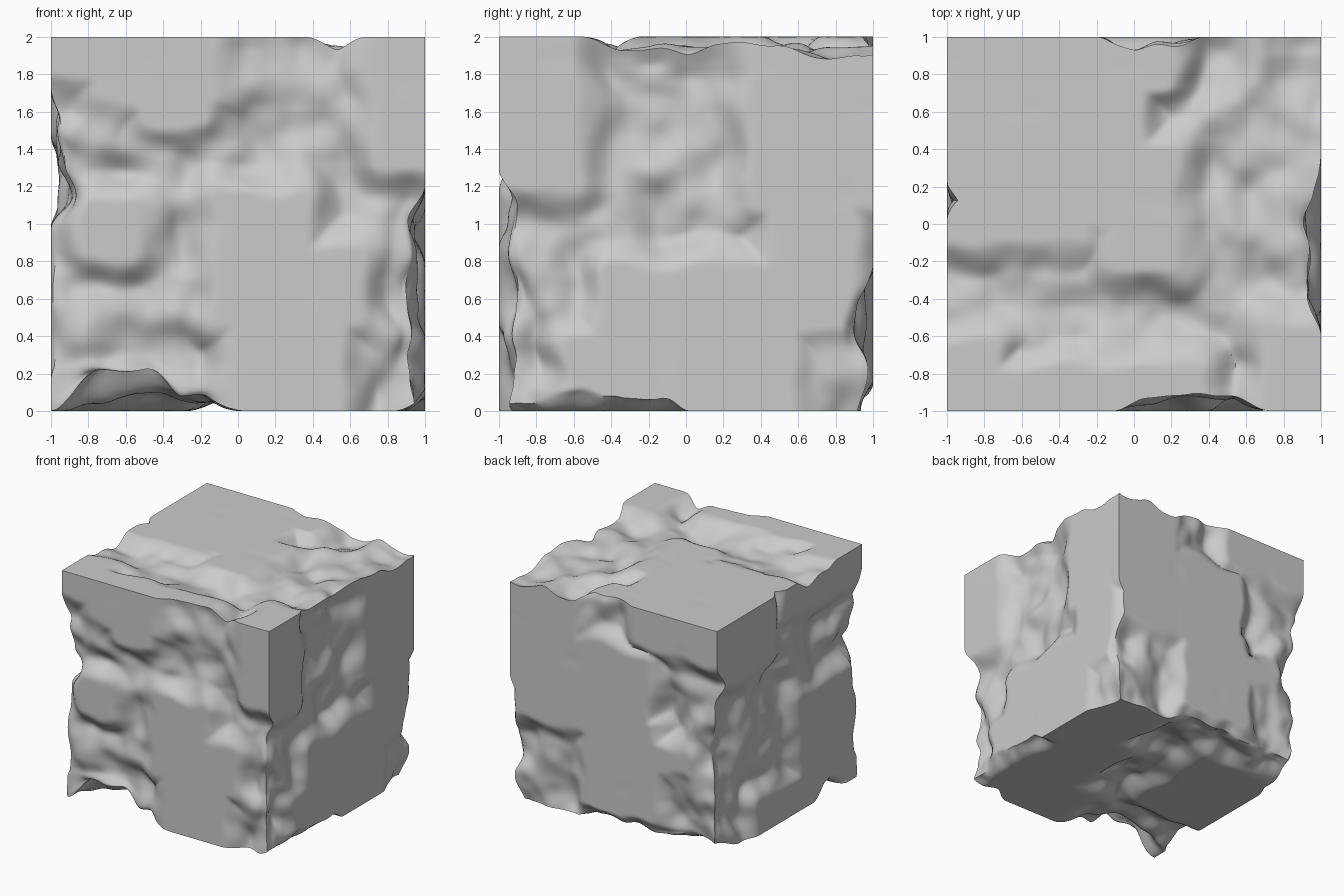
import bpy, bmesh
from mathutils import Vector, noise

if "Cube" in bpy.data.objects:
    bpy.data.objects.remove(bpy.data.objects["Cube"])

CUTS = 95

# Untouched flat patches of each side: (u0, u1, v0, v1), v measured from the centre
FLATS = {
    "front": [(-1.1, -.7, .82, 1.1), (-.72, -.15, .68, 1.1), (-.45, -.18, .55, .8),
              (.76, 1.1, .32, 1.1), (.02, .53, -1.1, -.4), (-.1, .35, -.5, .13),
              (.3, .64, -.5, -.16), (-.8, -.56, -.15, .08)],
    "right": [(-1.1, -.6, .22, 1.1), (.38, 1.1, .1, 1.1), (.48, .88, -.55, .2),
              (-.42, .55, -1, -.26), (-.62, -.35, -.95, -.65)],
    "top": [(-1.1, .02, .02, 1.1), (-1.1, -.28, -.06, .3), (-.08, .2, -.22, .38),
            (0, .17, .75, 1.1), (-1.1, .35, -1.1, -.8), (-1.1, -.75, -1.1, -.65),
            (.72, 1.1, -1.1, -.56)],
    "back": [(.4, 1.1, -.2, 1.1), (-.3, .8, -.2, .55), (-.35, .25, -.85, 0),
             (-1.1, -.2, .7, 1.1), (-.7, -.3, -.32, -.2)],
    "left": [(.25, 1.1, .5, 1.1), (-1.1, 0, .76, 1.1), (-.92, -.2, -.9, -.05),
             (-.5, .4, -1.1, -.75), (-1.1, -.85, -1.1, -.85)],
    "bottom": [(.05, .85, -1.1, -.5), (.45, 1.1, .05, 1.1), (-1.1, -.3, -.3, .6),
               (-1.1, -.93, -1.1, -.8), (.3, .8, -.6, .3)],
}
SIDES = [("left", "right"), ("front", "back"), ("bottom", "top")]


def smooth(t):
    t = min(max(t, 0), 1)
    return t * t * (3 - 2 * t)


def box_distance(u, v, box):
    u0, u1, v0, v1 = box
    du, dv = max(u0 - u, u - u1, 0), max(v0 - v, v - v1, 0)
    return (du * du + dv * dv) ** .5


def erosion(side, p, u, v):
    """Depth of stone worn away from one side at a point."""
    wobble = noise.noise(p * 4 + Vector((7, 3, 1))) * .05
    gap = min(box_distance(u, v, box) for box in FLATS[side]) + wobble
    lumps = noise.noise(p * 3.2) * .08 + noise.noise(p * 6.5) * .03
    depth = smooth((gap - .02) / .2) * max(.085 + lumps, .01)
    if side == "bottom":  # deep notch under the front edge
        depth += .15 * smooth(1 - box_distance(u, v, (-.8, -.5, -1.1, -.9)) / .2)
    return depth


def wear(co):
    """Pull each side inwards, keeping neighbouring sides joined at the edges."""
    new = co.copy()
    for axis, names in enumerate(SIDES):
        weight = max(0, (abs(co[axis]) - .6) / .4) ** 2
        if weight > 0:
            u, v = [co[i] for i in range(3) if i != axis]
            sign = 1 if co[axis] > 0 else -1
            new[axis] -= sign * weight * erosion(names[sign > 0], co, u, v)
    return new


# Stone block: a dense cube worn on every side
bm = bmesh.new()
bmesh.ops.create_cube(bm, size=2)
bmesh.ops.subdivide_edges(bm, edges=bm.edges[:], cuts=CUTS, use_grid_fill=True)
worn = [wear(v.co) for v in bm.verts]
for vert, co in zip(bm.verts, worn):
    vert.co = co + Vector((0, 0, 1))
mesh = bpy.data.meshes.new("stone_block")
bm.to_mesh(mesh)
bm.free()

stone = bpy.data.materials.new("grey_stone")
stone.use_nodes = True
stone.diffuse_color = (.6, .6, .6, 1)
stone.node_tree.nodes["Principled BSDF"].inputs["Base Color"].default_value = (.6, .6, .6, 1)
mesh.materials.append(stone)

block = bpy.data.objects.new("stone_block", mesh)
bpy.context.collection.objects.link(block)
bpy.context.view_layer.objects.active = block
block.select_set(True)
bpy.ops.object.shade_smooth_by_angle(angle=.7)
